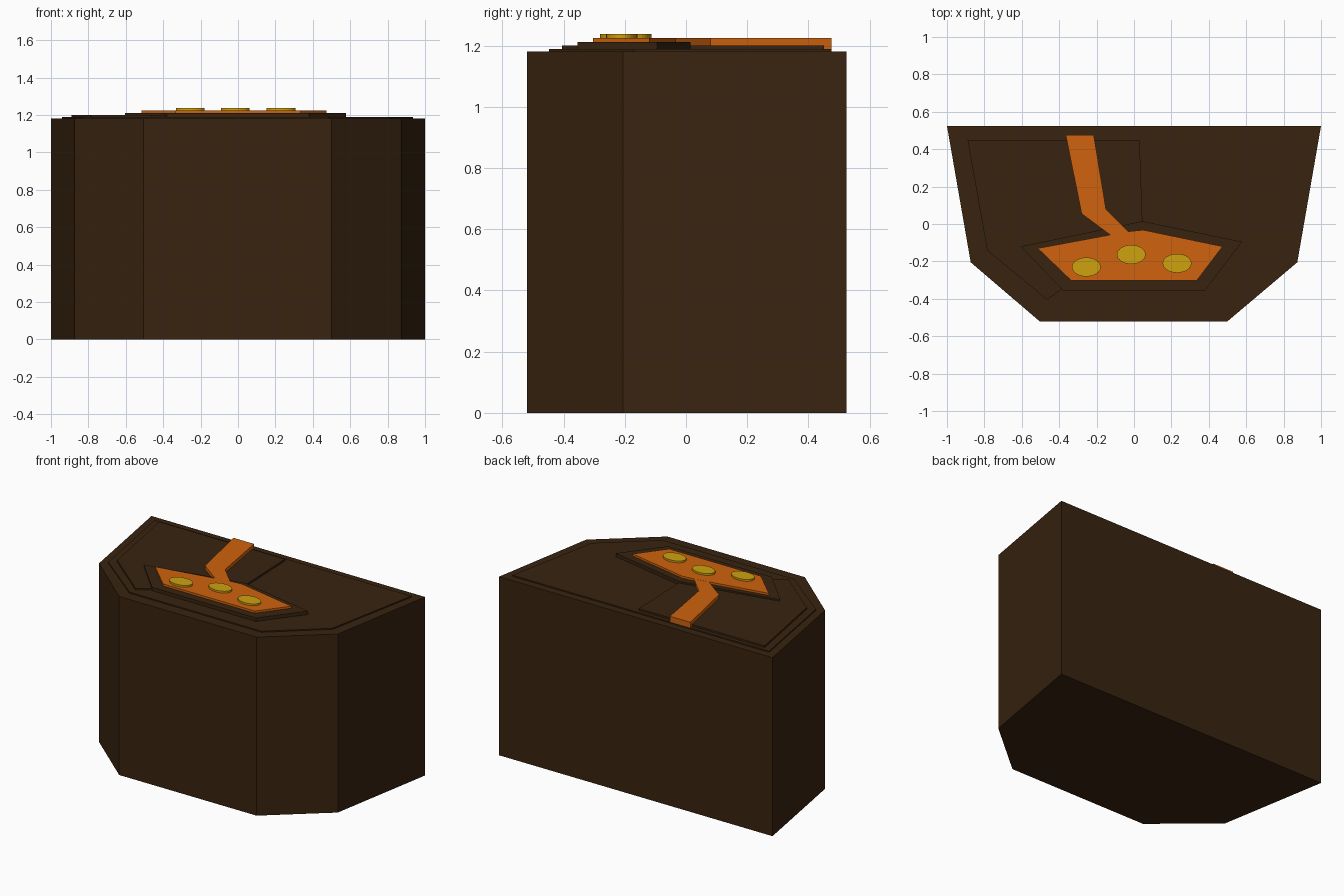
import bpy, bmesh, math

if "Cube" in bpy.data.objects:
    bpy.data.objects.remove(bpy.data.objects["Cube"])


def material(name, rgb):
    m = bpy.data.materials.new(name)
    m.diffuse_color = (*rgb, 1)
    m.use_nodes = True
    m.node_tree.nodes["Principled BSDF"].inputs["Base Color"].default_value = m.diffuse_color
    return m


BROWN = material("dark brown", (0.040, 0.0175, 0.0050))
ORANGE = material("orange", (0.62, 0.123, 0.0045))
GOLD = material("gold", (0.62, 0.36, 0.005))


def prism(name, outline, z0, z1, mat):
    """Extrude a flat outline from z0 up to z1."""
    bm = bmesh.new()
    face = bm.faces.new([bm.verts.new((x, y, z0)) for x, y in outline])
    up = bmesh.ops.extrude_face_region(bm, geom=[face])["geom"]
    for v in up:
        if isinstance(v, bmesh.types.BMVert):
            v.co.z = z1
    bmesh.ops.recalc_face_normals(bm, faces=bm.faces)
    mesh = bpy.data.meshes.new(name)
    bm.to_mesh(mesh)
    bm.free()
    mesh.materials.append(mat)
    ob = bpy.data.objects.new(name, mesh)
    bpy.context.collection.objects.link(ob)
    return ob


# main block
prism("body", [(-1, .525), (-.873, -.205), (-.505, -.52), (.5, -.52),
               (.873, -.205), (1, .525)], 0, 1.18, BROWN)

# stepped terraces on the top
prism("lower_terrace", [(-.94, .475), (-.83, -.17), (-.48, -.448), (.485, -.448),
                        (.81, -.17), (.935, .475)], 1.17, 1.188, BROWN)
prism("left_terrace", [(-.89, .45), (-.785, -.14), (-.465, -.405), (-.38, -.345),
                       (.048, -.1), (.045, .015), (.03, .45)], 1.18, 1.2, BROWN)
prism("pool_rim", [(-.605, -.12), (-.38, -.355), (.38, -.355),
                   (.578, -.095), (.045, .015)], 1.188, 1.211, BROWN)

# pool and the channel feeding it from the back
prism("pool", [(-.515, -.13), (-.335, -.303), (.335, -.303),
               (.474, -.12), (.05, -.032), (-.03, -.04)], 1.205, 1.225, ORANGE)
prism("channel", [(-.365, .475), (-.28, .055), (-.125, -.06), (-.075, -.12),
                  (-.025, -.045), (-.15, .08), (-.215, .475)], 1.188, 1.2245, ORANGE)

# raised oval spots in the pool
for i, (cx, cy) in enumerate([(-.255, -.23), (-.015, -.163), (.23, -.21)]):
    ring = [(cx + .077 * math.cos(2 * math.pi * k / 32),
             cy + .051 * math.sin(2 * math.pi * k / 32)) for k in range(32)]
    prism(f"spot_{i + 1}", ring, 1.22, 1.237, GOLD)
